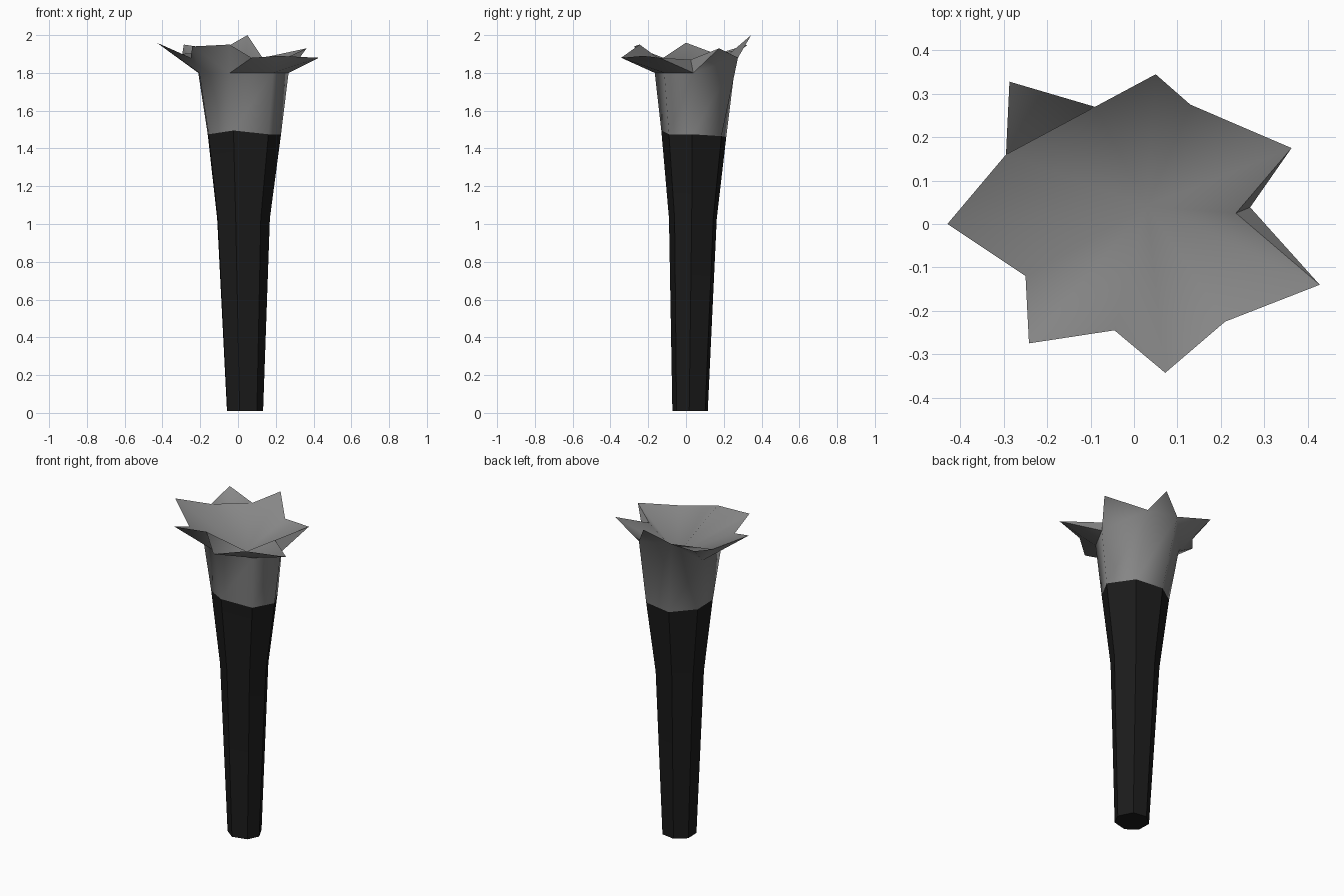
import bpy, bmesh, math

cube = bpy.data.objects.get("Cube")
if cube:
    bpy.data.objects.remove(cube, do_unlink=True)


def make_material(name, value):
    m = bpy.data.materials.new(name)
    m.use_nodes = True
    color = (value, value, value, 1)
    m.diffuse_color = color
    m.node_tree.nodes["Principled BSDF"].inputs["Base Color"].default_value = color
    return m


def make_object(name, bm, material, angle):
    bmesh.ops.recalc_face_normals(bm, faces=bm.faces)
    mesh = bpy.data.meshes.new(name)
    bm.to_mesh(mesh)
    bm.free()
    mesh.materials.append(material)
    ob = bpy.data.objects.new(name, mesh)
    bpy.context.collection.objects.link(ob)
    bpy.ops.object.select_all(action="DESELECT")
    ob.select_set(True)
    bpy.context.view_layer.objects.active = ob
    bpy.ops.object.shade_smooth_by_angle(angle=math.radians(angle))
    return ob


dark = make_material("charcoal", 0.011)
grey = make_material("mid grey", 0.24)

# Seven uneven corner directions, shared by the stem and the notches of the rim
ANGLES = [357, 55, 106, 156, 207, 256, 312]
SEAM_WAVE = [0.0, -0.01, -0.015, 0.0, 0.0, 0.02, 0.0]


def ring(bm, x, y, z, rx, ry, wave=(0,) * 7):
    verts = []
    for a, dz in zip(ANGLES, wave):
        t = math.radians(a)
        verts.append(bm.verts.new((x + rx * math.cos(t), y + ry * math.sin(t), z + dz)))
    return verts


def seam_ring(bm):
    return ring(bm, 0.025, 0.042, 1.475, 0.203, 0.178, SEAM_WAVE)


def bridge(bm, lower, upper):
    n = len(lower)
    for i in range(n):
        j = (i + 1) % n
        bm.faces.new((lower[i], lower[j], upper[j], upper[i]))


# Dark flared stem
bm = bmesh.new()
base = ring(bm, 0.033, 0.022, 0.01, 0.1, 0.097)
waist = ring(bm, 0.023, 0.037, 1.03, 0.146, 0.131)
bm.faces.new(base)
bridge(bm, base, waist)
bridge(bm, waist, seam_ring(bm))
make_object("stem", bm, dark, 35)

# Rim of the bloom: notches and petal tips, each tip following its notch
NOTCHES = [(0.235, 0.025, 1.87), (0.13, 0.275, 1.88), (-0.09, 0.27, 1.92), (-0.295, 0.16, 1.9),
           (-0.25, -0.12, 1.88), (-0.045, -0.245, 1.95), (0.21, -0.225, 1.89)]
TIPS = [(0.363, 0.175, 1.93), (0.05, 0.345, 2.0), (-0.287, 0.328, 1.95), (-0.43, 0.0, 1.96),
        (-0.242, -0.275, 1.94), (0.072, -0.343, 1.88), (0.428, -0.14, 1.88)]
STRAIGHT = (1, 2)      # corners that run straight up into their notch
UPRIGHT = 2            # petal standing outside the bowl

# Grey cup with the petals folding outward
bm = bmesh.new()
notch = [bm.verts.new(p) for p in NOTCHES]
tip = [bm.verts.new(p) for p in TIPS]
lip = ring(bm, 0.018, 0.05, 1.8, 0.25, 0.222)
for i in STRAIGHT:
    bm.verts.remove(lip[i])
    lip[i] = notch[i]
bridge(bm, seam_ring(bm), lip)
for i in range(7):
    j = (i + 1) % 7
    # Underside of each petal
    bm.faces.new((lip[i], lip[j], tip[i]))
    if lip[i] is not notch[i]:
        bm.faces.new((lip[i], tip[i], notch[i]))
    if lip[j] is not notch[j]:
        bm.faces.new((lip[j], notch[j], tip[i]))
make_object("cup", bm, grey, 60)

# Bowl running out onto the petal tops, sinking to its heart
bm = bmesh.new()
notch = [bm.verts.new(p) for p in NOTCHES]
heart = bm.verts.new((0.03, 0.04, 1.74))
for i in range(7):
    j = (i + 1) % 7
    if i == UPRIGHT:
        bm.faces.new((heart, notch[i], notch[j]))
    else:
        tip = bm.verts.new(TIPS[i])
        bm.faces.new((heart, notch[i], tip))
        bm.faces.new((heart, tip, notch[j]))
make_object("bowl", bm, grey, 80)
